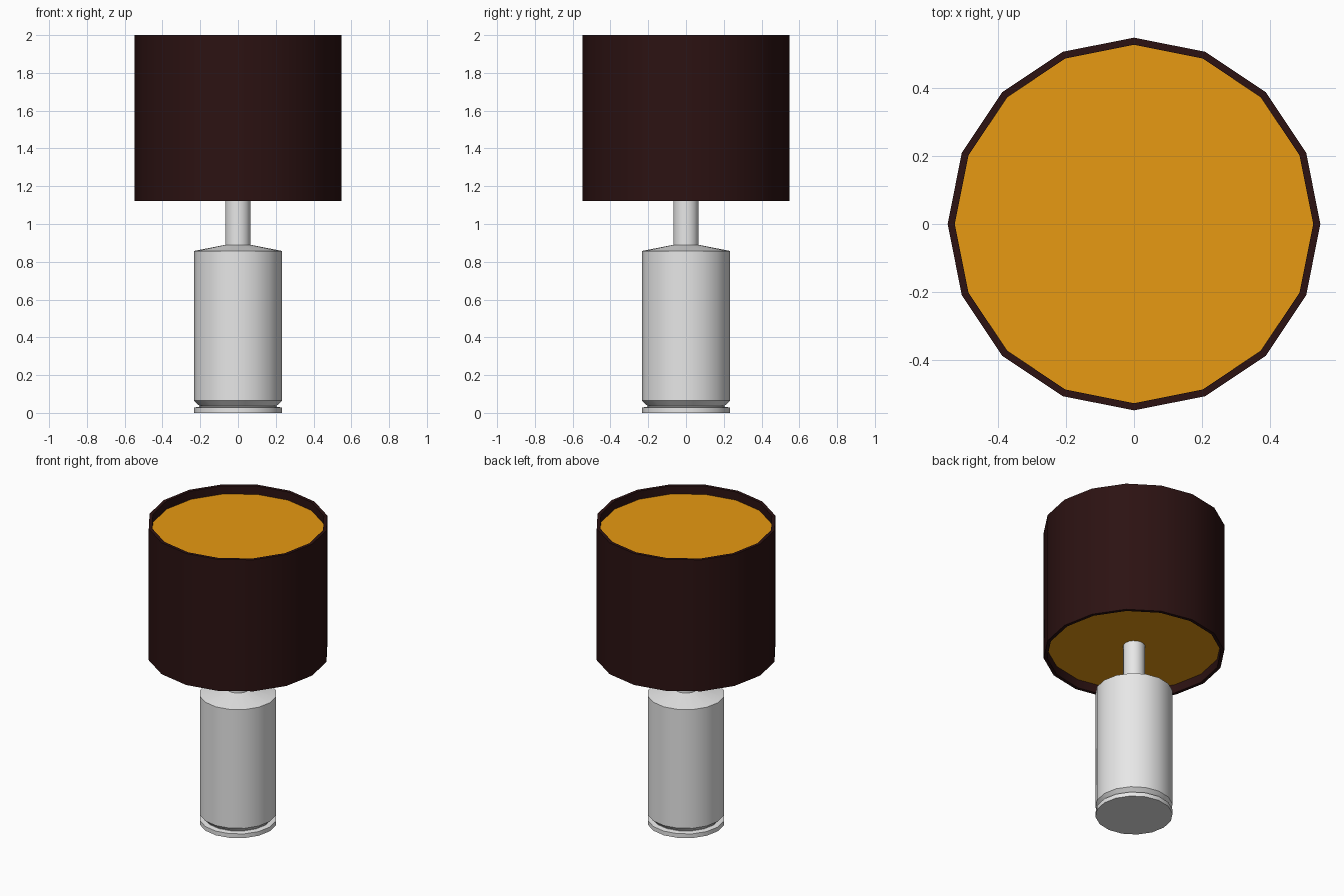
import bpy, bmesh, math

cube = bpy.data.objects.get("Cube")
if cube:
    bpy.data.objects.remove(cube, do_unlink=True)

SIDES = 16


def material(name, rgb):
    mat = bpy.data.materials.new(name)
    mat.use_nodes = True
    colour = (*rgb, 1.0)
    mat.diffuse_color = colour
    mat.node_tree.nodes["Principled BSDF"].inputs["Base Color"].default_value = colour
    return mat


def lathe(name, profile, mat, closed=False):
    """Spin (radius, z) points round z; open profiles get flat end caps."""
    bm = bmesh.new()
    rings = []
    for r, z in profile:
        angles = [2 * math.pi * i / SIDES for i in range(SIDES)]
        rings.append([bm.verts.new((r * math.cos(a), r * math.sin(a), z)) for a in angles])
    pairs = list(zip(rings, rings[1:]))
    if closed:
        pairs.append((rings[-1], rings[0]))
    else:
        bm.faces.new(rings[0])
        bm.faces.new(rings[-1])
    for low, high in pairs:
        for i in range(SIDES):
            j = (i + 1) % SIDES
            bm.faces.new((low[i], low[j], high[j], high[i]))
    bmesh.ops.recalc_face_normals(bm, faces=bm.faces[:])
    mesh = bpy.data.meshes.new(name)
    bm.to_mesh(mesh)
    bm.free()
    mesh.materials.append(mat)
    obj = bpy.data.objects.new(name, mesh)
    bpy.context.collection.objects.link(obj)
    bpy.ops.object.select_all(action="DESELECT")
    obj.select_set(True)
    bpy.context.view_layer.objects.active = obj
    bpy.ops.object.shade_smooth_by_angle(angle=math.radians(30))
    return obj


grey = material("pale grey", (0.8, 0.8, 0.8))
maroon = material("dark maroon", (0.025, 0.006, 0.006))
amber = material("amber", (0.8, 0.32, 0.006))

# Base: foot disc, groove, chamfered body, sloping shoulder and stem
lathe("lamp_base", [(0.234, 0), (0.234, 0.028), (0.203, 0.033), (0.203, 0.036),
                    (0.234, 0.065), (0.234, 0.857), (0.067, 0.89), (0.067, 1.19)], grey)

# Shade: hollow drum with a thin wall
lathe("shade_wall", [(0.548, 1.123), (0.548, 2.0), (0.527, 2.0), (0.527, 1.123)],
      maroon, closed=True)

# Diffusers: thin discs recessed in both ends of the shade
for name, low, high in (("lower_diffuser", 1.18, 1.19), ("upper_diffuser", 1.935, 1.945)):
    lathe(name, [(0.527, low), (0.527, high)], amber)
